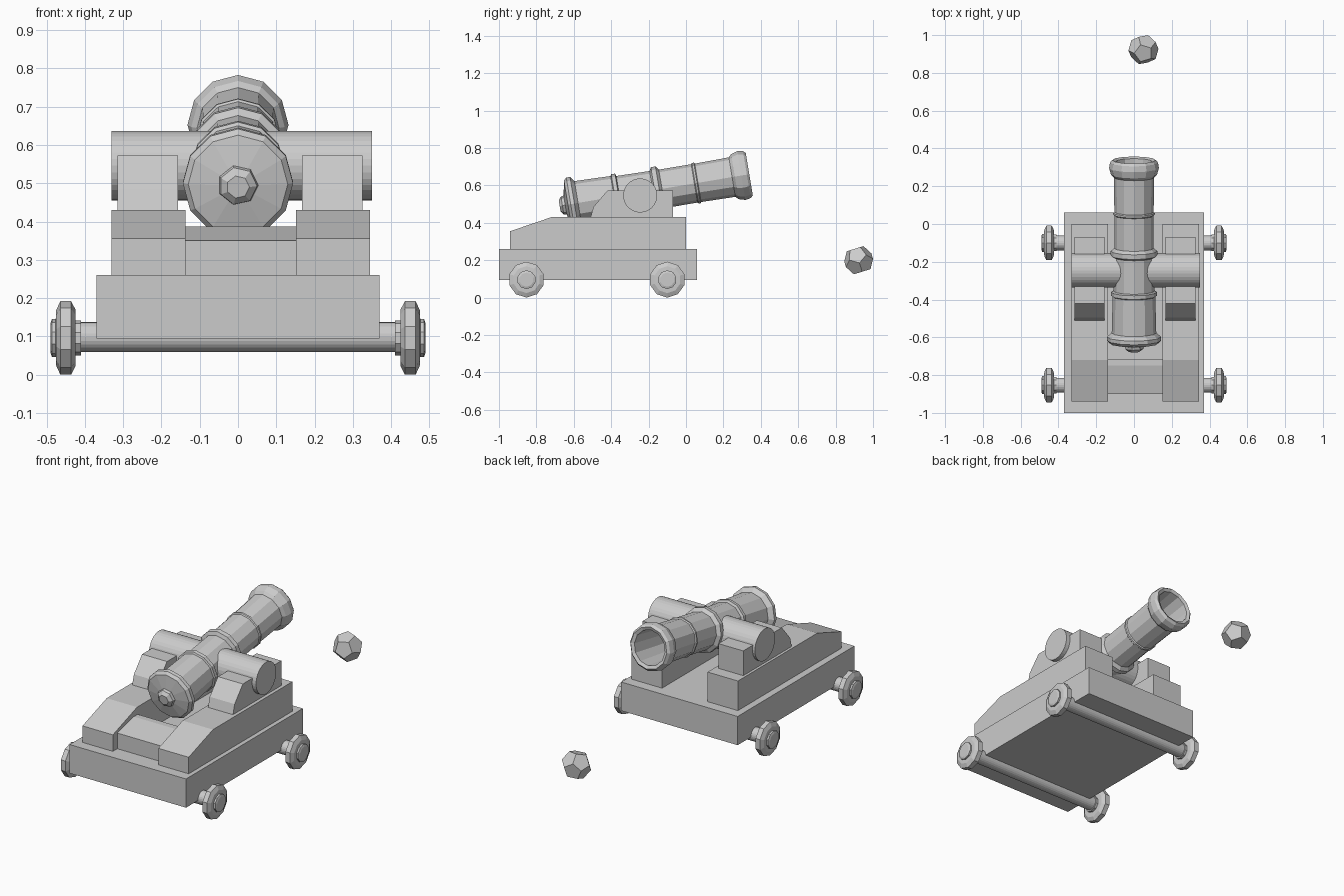
import bpy, bmesh, math
from mathutils import Matrix

cube = bpy.data.objects.get("Cube")
if cube:
    bpy.data.objects.remove(cube, do_unlink=True)

grey = bpy.data.materials.new("plain_grey")
grey.use_nodes = True
tone = (0.6, 0.6, 0.6, 1)
grey.diffuse_color = tone
grey.node_tree.nodes["Principled BSDF"].inputs["Base Color"].default_value = tone


def finish(name, bm, matrix=Matrix()):
    bm.transform(matrix)
    bmesh.ops.recalc_face_normals(bm, faces=bm.faces)
    mesh = bpy.data.meshes.new(name)
    bm.to_mesh(mesh)
    bm.free()
    mesh.materials.append(grey)
    obj = bpy.data.objects.new(name, mesh)
    bpy.context.scene.collection.objects.link(obj)
    return obj


def slab(name, x0, x1, profile):
    """Extrude a (y, z) outline from x0 to x1."""
    bm = bmesh.new()
    face = bm.faces.new([bm.verts.new((x0, y, z)) for y, z in profile])
    new = bmesh.ops.extrude_face_region(bm, geom=[face])["geom"]
    verts = [v for v in new if isinstance(v, bmesh.types.BMVert)]
    bmesh.ops.translate(bm, verts=verts, vec=(x1 - x0, 0, 0))
    return finish(name, bm)


def lathe(name, profile, sides, matrix):
    """Turn (distance, radius) points about local z; cap both ends."""
    bm = bmesh.new()
    rings = []
    for d, r in profile:
        angles = [math.tau * i / sides for i in range(sides)]
        rings.append([bm.verts.new((r * math.cos(a), r * math.sin(a), d)) for a in angles])
    for a, b in zip(rings, rings[1:]):
        for i in range(sides):
            j = (i + 1) % sides
            bm.faces.new((a[i], a[j], b[j], b[i]))
    bm.faces.new(rings[0])
    bm.faces.new(rings[-1])
    return finish(name, bm, matrix)


def along_x(x, y, z, sign=1):
    return Matrix.Translation((x, y, z)) @ Matrix.Rotation(sign * math.pi / 2, 4, "Y")


# Carriage bed, cheeks, trunnion supports and crosspiece
slab("carriage_bed", -0.37, 0.37, [(-1, 0.095), (0.06, 0.095), (0.06, 0.26), (-1, 0.26)])
cheek = [(-0.94, 0.26), (0, 0.26), (0, 0.43), (-0.72, 0.43), (-0.94, 0.355)]
support = [(-0.51, 0.43), (-0.07, 0.43), (-0.07, 0.572), (-0.42, 0.572), (-0.495, 0.485)]
for side, shift in (("right", -0.33), ("left", 0.152)):
    slab(side + "_cheek", shift, shift + 0.193, cheek)
    slab(side + "_support", shift + 0.015, shift + 0.173, support)
slab("crosspiece", -0.137, 0.152,
     [(-0.9, 0.26), (-0.715, 0.26), (-0.715, 0.387), (-0.75, 0.387), (-0.9, 0.35)])

# Trunnion bar
trunnion = lathe("trunnion", [(-0.34, 0.091), (0.34, 0.091)], 32, along_x(0.01, -0.245, 0.546))

# Barrel with rings, flared muzzle and hollow bore
tilt = math.radians(9.5)
aim = Matrix.Translation((0, 0, 0.603)) @ Matrix.Rotation(tilt - math.pi / 2, 4, "X")
lathe("barrel", [
    (-0.655, 0.05), (-0.64, 0.13), (-0.625, 0.144), (-0.605, 0.144), (-0.585, 0.118),
    (-0.39, 0.113), (-0.385, 0.122), (-0.365, 0.122), (-0.36, 0.108),
    (-0.18, 0.105), (-0.17, 0.124), (-0.145, 0.124), (-0.13, 0.104),
    (0.045, 0.104), (0.05, 0.11), (0.06, 0.11), (0.065, 0.104),
    (0.25, 0.107), (0.265, 0.122), (0.3, 0.132), (0.33, 0.127), (0.343, 0.115),
    (0.335, 0.097), (0.0, 0.085)], 12, aim)
lathe("breech_knob", [(-0.64, 0.045), (-0.655, 0.053), (-0.67, 0.05), (-0.685, 0.03)], 7, aim)

# Axles and wheels
wheel = [(-0.04, 0.046), (-0.026, 0.046), (-0.025, 0.075), (-0.014, 0.096),
         (0.014, 0.096), (0.025, 0.072), (0.026, 0.05), (0.036, 0.05), (0.04, 0.038)]
for end, y in (("front", -0.853), ("rear", -0.1)):
    axle = lathe(end + "_axle", [(-0.43, 0.039), (0.43, 0.039)], 24, along_x(0, y, 0.098))
    for side, sign in (("right", -1), ("left", 1)):
        lathe(f"{end}_{side}_wheel", wheel, 10, along_x(sign * 0.45, y, 0.096, sign))

# Twelve-faced ball: hull of the face centres of an icosahedron
seed = bmesh.new()
bmesh.ops.create_icosphere(seed, subdivisions=1, radius=1)
ball = bmesh.new()
for f in seed.faces:
    ball.verts.new(f.calc_center_median().normalized() * 0.081)
seed.free()
bmesh.ops.convex_hull(ball, input=ball.verts)
bmesh.ops.dissolve_limit(ball, angle_limit=0.1, verts=ball.verts, edges=ball.edges)
finish("cannon_ball", ball, Matrix.Translation((0.05, 0.923, 0.2)) @ Matrix.Rotation(0.3, 4, "X"))
